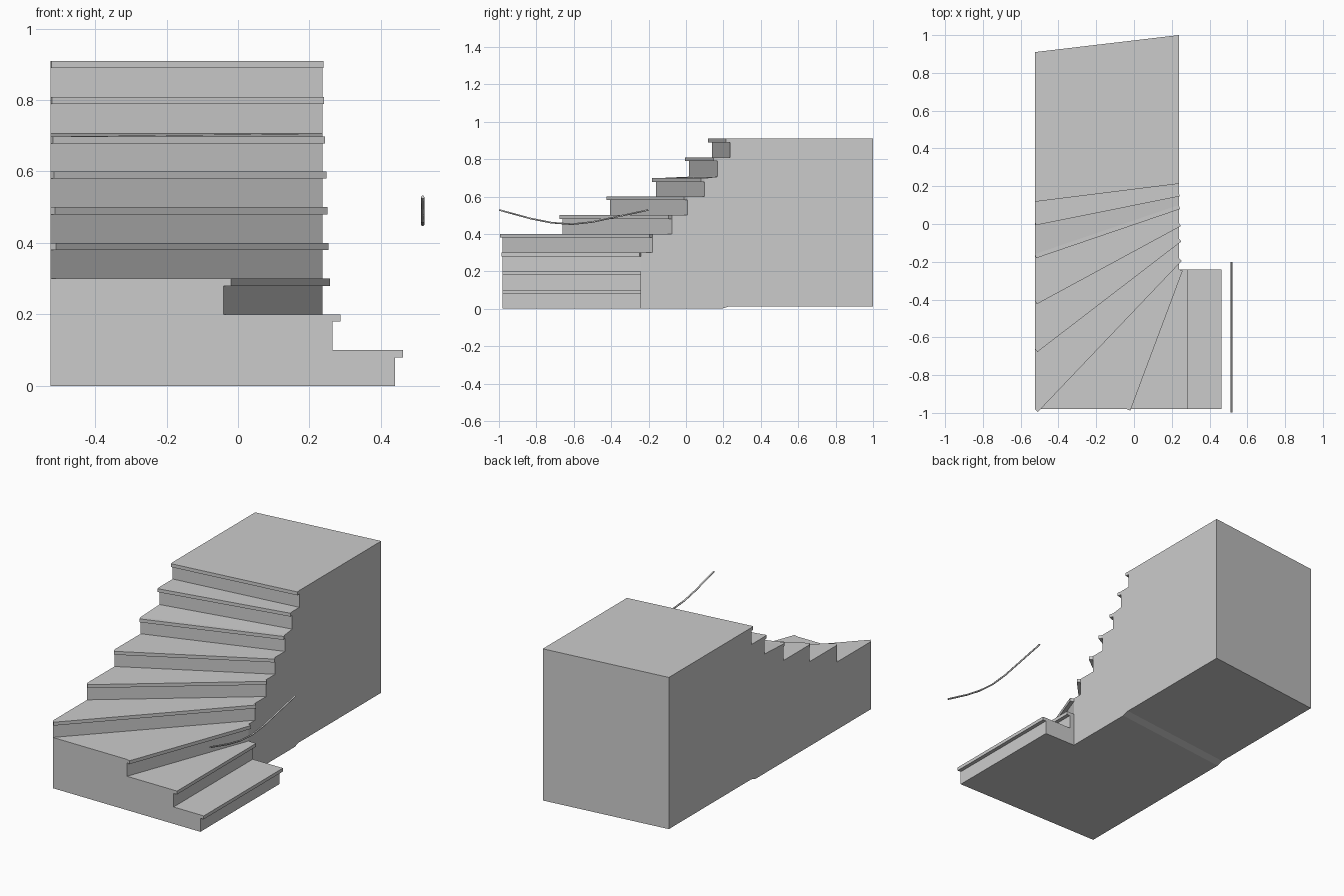
import bpy, bmesh
from mathutils import Vector

if "Cube" in bpy.data.objects:
    bpy.data.objects.remove(bpy.data.objects["Cube"])

XL, XR, YF, YR = -0.525, 0.237, -0.98, -0.24
NOSE, THICK = 0.022, 0.02

# Each riser: left end (x, y), right end (x, y), base z, top z
risers = [
    ((0.44, YF), (0.44, YR), 0.0, 0.1),
    ((0.265, YF), (0.265, YR), 0.1, 0.2),
    ((-0.04, YF), (XR, YR), 0.2, 0.3),
    ((XL, YF), (XR, -0.18), 0.3, 0.4),
    ((XL, -0.66), (XR, -0.075), 0.4, 0.5),
    ((XL, -0.405), (XR, 0.008), 0.5, 0.6),
    ((XL, -0.16), (XR, 0.1), 0.6, 0.698),
    ((XL, 0.015), (XR, 0.168), 0.706, 0.809),
    ((XL, 0.14), (XR, 0.235), 0.809, 0.909),
]


def make_object(name, faces):
    bm = bmesh.new()
    for pts in faces:
        bm.faces.new([bm.verts.new(p) for p in pts])
    bmesh.ops.remove_doubles(bm, verts=bm.verts[:], dist=1e-5)
    bmesh.ops.recalc_face_normals(bm, faces=bm.faces[:])
    me = bpy.data.meshes.new(name)
    bm.to_mesh(me)
    bm.free()
    ob = bpy.data.objects.new(name, me)
    bpy.context.collection.objects.link(ob)
    return ob


# Stair body: stepped left and right edge chains joined by quads
left, right = [], []
for l, r, z0, z1 in risers:
    left += [(*l, z0), (*l, z1)]
    right += [(*r, z0), (*r, z1)]
# landing, back wall and slightly raised rear underside
for yl, yr, z in [(0.91, 1.0, 0.909), (0.91, 1.0, 0.012), (0.14, 0.23, 0.012), (0.1, 0.19, 0.0)]:
    left.append((XL, yl, z))
    right.append((XR, yr, z))
faces = [(left[i], left[i + 1], right[i + 1], right[i]) for i in range(len(left) - 1)]
corner_l, corner_r = (XL, YF, 0), (XR, YR, 0)
faces.append(left[:7] + [corner_l])                    # front wall
faces.append(left[6:] + [corner_l])                    # left wall
faces.append(right[:5] + [corner_r])                   # end of the low steps
faces.append(right[4:] + [corner_r])                   # right wall
faces.append([left[0], corner_l, left[-1], right[-1], corner_r, right[0]])  # underside
make_object("stair_body", faces)

# Overhanging nosing strips, open where they meet the body
for i, (l, r, z0, z1) in enumerate(risers):
    a, b = Vector((*l, z1)), Vector((*r, z1))
    d = (b - a).normalized()
    out = Vector((d.y, -d.x, 0)) * NOSE
    down = Vector((0, 0, -THICK))
    c, e = a + out, b + out
    make_object(f"tread_nosing_{i + 1}", [
        (a, b, e, c), (a + down, b + down, e + down, c + down),
        (c, e, e + down, c + down),
        (a, c, c + down, a + down), (b, e, e + down, b + down)])

# Sagging handrail
cu = bpy.data.curves.new("handrail", 'CURVE')
cu.dimensions = '3D'
cu.bevel_depth = 0.005
cu.bevel_resolution = 1
cu.use_fill_caps = True
path = [(-0.998, 0.528), (-0.83, 0.482), (-0.72, 0.46), (-0.61, 0.452),
        (-0.5, 0.464), (-0.36, 0.494), (-0.202, 0.528)]
sp = cu.splines.new('POLY')
sp.points.add(len(path) - 1)
for p, (y, z) in zip(sp.points, path):
    p.co = (0.517, y, z, 1)
rail = bpy.data.objects.new("handrail", cu)
bpy.context.collection.objects.link(rail)
